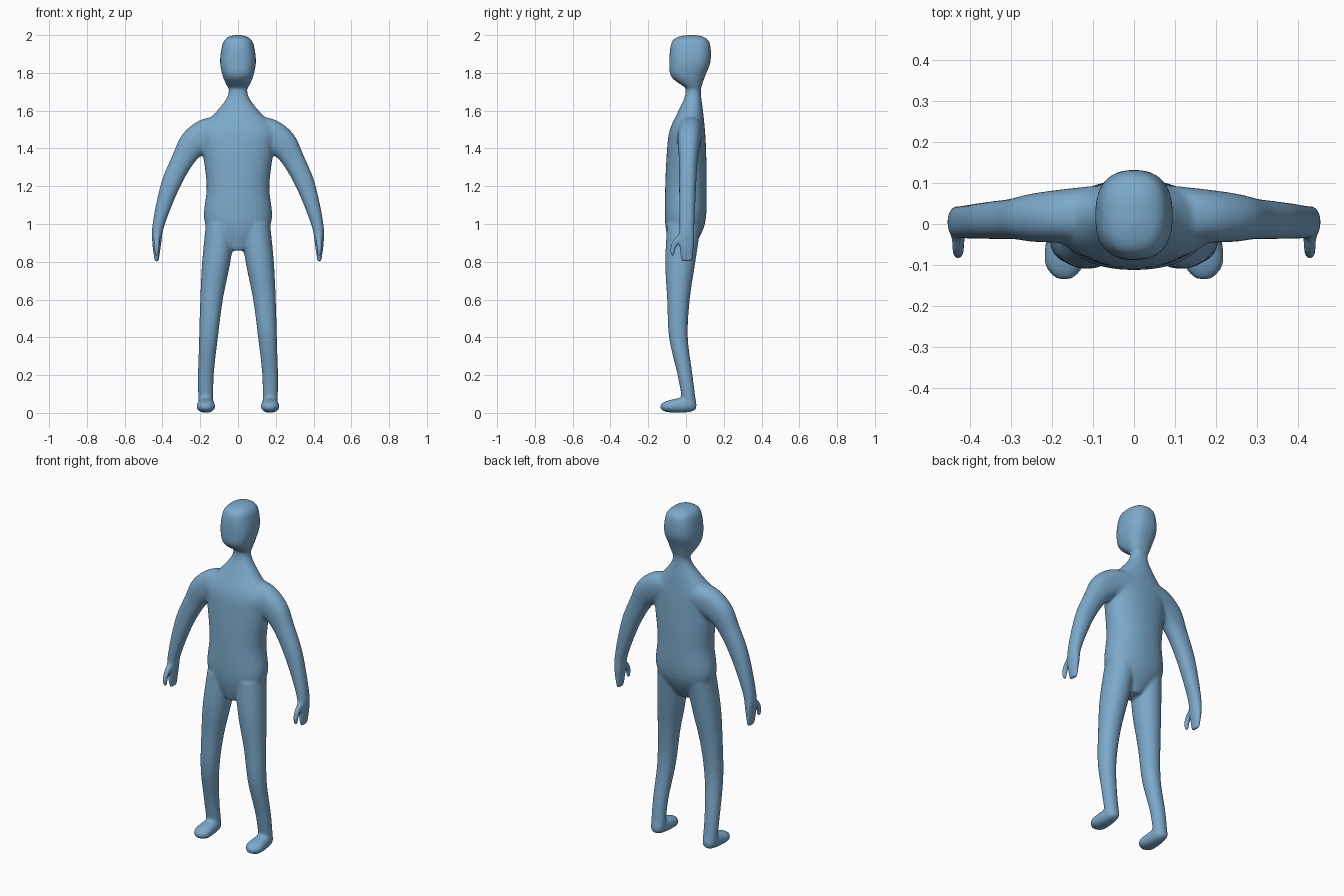
import bpy
import bmesh
from math import cos, sin, pi
from mathutils import Vector

if "Cube" in bpy.data.objects:
    bpy.data.objects.remove(bpy.data.objects["Cube"], do_unlink=True)

X, Y, Z = Vector((1, 0, 0)), Vector((0, 1, 0)), Vector((0, 0, 1))
SIDES, STEPS = 32, 6
bm = bmesh.new()


def spline(rows):
    """Smooth rows of numbers with a Catmull-Rom curve."""
    rows = [Vector(row) for row in rows]
    last = len(rows) - 1
    smooth = []
    for i in range(last):
        before, start, end, after = (rows[max(0, min(last, i + k))] for k in range(-1, 3))
        for step in range(STEPS):
            t = step / STEPS
            bend_in = (start - before) - (end - start)
            bend_out = (after - end) - (end - start)
            smooth.append(start.lerp(end, t)
                          + bend_in * (t * (1 - t) ** 2 / 2)
                          - bend_out * (t * t * (1 - t) / 2))
    return smooth + [rows[last]]


def loft(rows, across, deep=None, power=2.0, side=1):
    """Skin rings (x, y, z, radius across, radius deep); deep follows the path if absent."""
    points = spline(rows)
    centres = [Vector(point[:3]) for point in points]
    rings = []
    for i, point in enumerate(points):
        path = centres[min(i + 1, len(points) - 1)] - centres[max(i - 1, 0)]
        normal = deep or path.cross(across).normalized()
        ring = []
        for k in range(SIDES):
            c, s = cos(2 * pi * k / SIDES), sin(2 * pi * k / SIDES)
            square = (abs(c) ** power + abs(s) ** power) ** (-1 / power)
            spot = centres[i] + (across * c * point[3] + normal * s * point[4]) * square
            ring.append(bm.verts.new((spot.x * side, spot.y, spot.z)))
        rings.append(ring)
    for lower, upper in zip(rings, rings[1:]):
        for k in range(SIDES):
            n = (k + 1) % SIDES
            bm.faces.new((lower[k], lower[n], upper[n], upper[k]))
    bm.faces.new(rings[0])
    bm.faces.new(rings[-1])


def upright(rows, power):
    """Loft centred level rings given as (height, half width, front, back)."""
    loft([(0, (front + back) / 2, height, width, (back - front) / 2)
          for height, width, front, back in rows], X, Y, power)


def arm(side):
    # The arm drifts forward as it reaches outward
    loft([(x, 0.03 - 0.06 * x, z, depth, thickness) for x, z, depth, thickness in (
        (.08, 1.5, .07, .07), (.16, 1.475, .066, .085), (.235, 1.425, .06, .078),
        (.29, 1.345, .05, .06), (.36, 1.2, .045, .05), (.42, 1, .04, .032),
        (.43, .9, .04, .024), (.43, .8, .03, .01))], Y, power=2.3, side=side)


def thumb(side):
    loft([(.43, y, z, radius, radius) for y, z, radius in (
        (-.01, .95, .015), (-.05, .91, .017), (-.07, .87, .015), (-.07, .83, .01))],
        X, side=side)


def leg(side):
    loft([(.09, -.01, 1, .08, .09), (.115, -.03, .8, .075, .08),
          (.14, -.04, .6, .06, .06), (.156, -.04, .4, .05, .05),
          (.17, -.005, .2, .042, .04), (.17, .02, .04, .04, .035)],
         X, Y, power=2.1, side=side)


def foot(side):
    loft([(.17, y, z, width, height) for y, z, width, height in (
        (.055, .04, .02, .02), (.03, .045, .038, .038), (-.03, .04, .045, .04),
        (-.1, .034, .048, .03), (-.135, .033, .02, .015))],
        X, Z, power=2.3, side=side)


# Torso and neck
upright([(.86, .04, -.08, .03), (1, .174, -.11, .1), (1.2, .166, -.11, .11),
         (1.4, .19, -.1, .106), (1.5, .2, -.085, .1), (1.6, .11, -.04, .09),
         (1.68, .054, -.005, .08), (1.76, .05, 0, .08)], power=2.2)

# Head
upright([(1.72, .053, 0, .08), (1.78, .08, -.078, .1), (1.86, .095, -.088, .13),
         (1.95, .083, -.08, .128), (1.985, .06, -.055, .105), (2, .02, 0, .06)], power=2.5)

# Paired limbs
for side in (1, -1):
    for limb in (arm, thumb, leg, foot):
        limb(side)

bmesh.ops.recalc_face_normals(bm, faces=bm.faces)
mesh = bpy.data.meshes.new("body")
bm.to_mesh(mesh)
bm.free()
body = bpy.data.objects.new("body", mesh)
bpy.context.collection.objects.link(body)

# Fuse the limbs into one soft skin
remesh = body.modifiers.new("fuse", 'REMESH')
remesh.mode = 'VOXEL'
remesh.voxel_size = 0.007
remesh.use_smooth_shade = True
soften = body.modifiers.new("soften", 'SMOOTH')
soften.factor = 0.5
soften.iterations = 14

# Skin colour
skin = bpy.data.materials.new("soft blue")
skin.use_nodes = True
colour = (0.2, 0.4, 0.6, 1)
skin.diffuse_color = colour
skin.node_tree.nodes["Principled BSDF"].inputs["Base Color"].default_value = colour
mesh.materials.append(skin)
